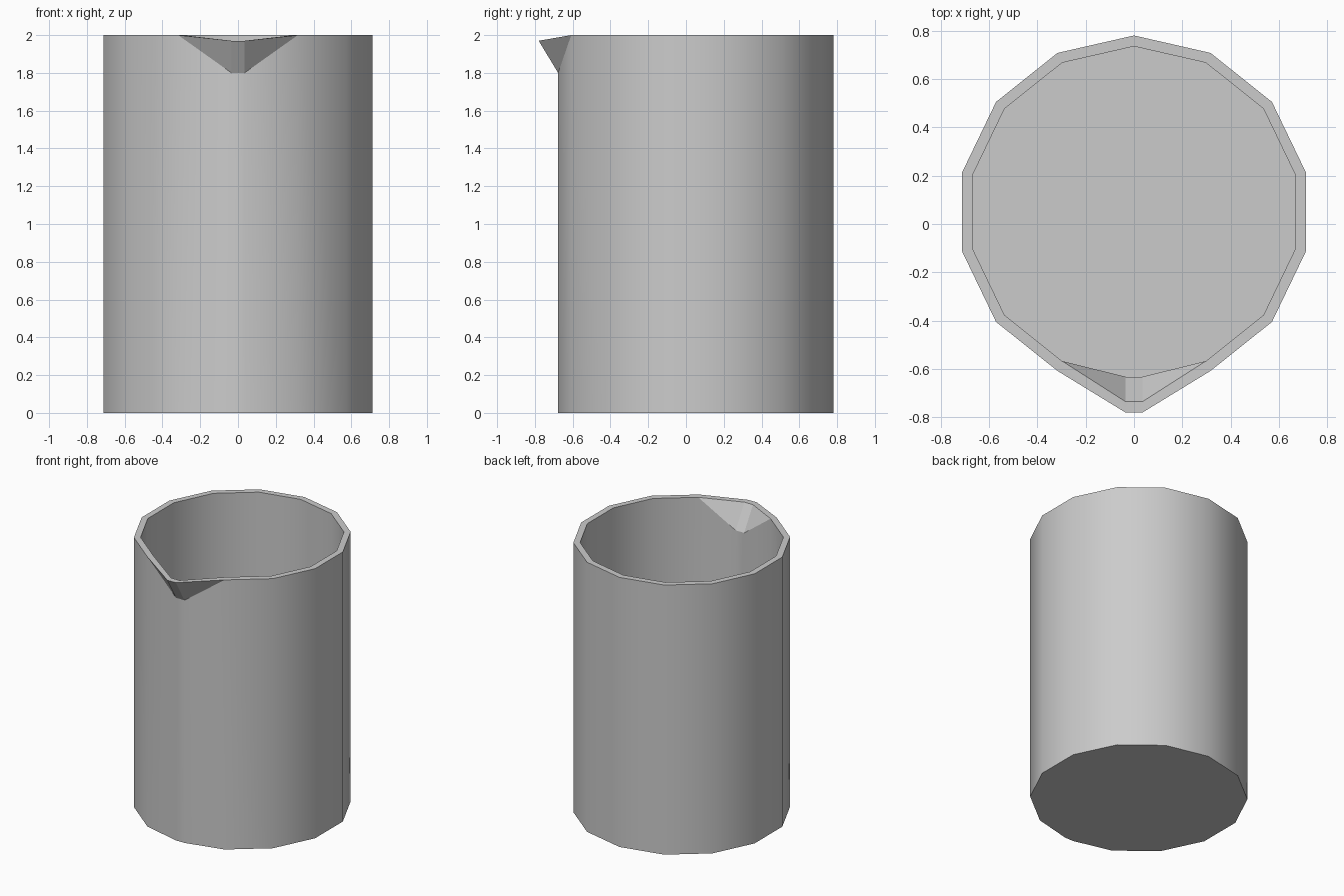
import bpy, bmesh, math

if "Cube" in bpy.data.objects:
    bpy.data.objects.remove(bpy.data.objects["Cube"])

N, CY, TOP = 14, 0.05, 2.0          # sides, ring centre, rim height
LIP_X, LIP_Z, NOTCH_Z = 0.035, 1.97, 1.8
bm = bmesh.new()


def outline(r):
    """14-sided outline whose front corner is split into a narrow flat."""
    pts = []
    for i in range(N):
        a = math.tau * i / N
        x, y = r * math.sin(a), CY + r * math.cos(a)
        if i == N // 2:
            pts += [(LIP_X, y + 0.003), (-LIP_X, y + 0.003)]
        else:
            pts.append((x, y))
    return pts


def shell(r, z0, lip_y, inside):
    """Wall with base and pulled-out pouring lip; returns the rim vertices."""
    pts = outline(r)
    n = len(pts)
    front = (N // 2, N // 2 + 1)
    low = [bm.verts.new((x, y, z0)) for x, y in pts]
    mid = [bm.verts.new((x, y, NOTCH_Z if i in front else TOP))
           for i, (x, y) in enumerate(pts)]
    rim = list(mid)
    for i in front:
        rim[i] = bm.verts.new((pts[i][0], lip_y, LIP_Z))
    faces = [low]
    for i in range(n):
        j = (i + 1) % n
        faces.append([low[i], low[j], mid[j], mid[i]])
    # spout: two side triangles and a narrow front strip
    a, b = front
    faces += [[mid[a - 1], mid[a], rim[a]],
              [mid[a], mid[b], rim[b], rim[a]],
              [mid[b], mid[b + 1], rim[b]]]
    for f in faces:
        face = bm.faces.new(f)
        face.smooth = not inside
    return rim


# outer and inner walls joined by the rim
outer = shell(0.73, 0.0, -0.78, False)
inner = shell(0.685, 0.045, -0.735, True)
for i in range(len(outer)):
    j = (i + 1) % len(outer)
    bm.faces.new((outer[i], outer[j], inner[j], inner[i]))

bmesh.ops.recalc_face_normals(bm, faces=bm.faces)
mesh = bpy.data.meshes.new("pitcher_cup")
bm.to_mesh(mesh)
bm.free()
cup = bpy.data.objects.new("pitcher_cup", mesh)
bpy.context.collection.objects.link(cup)

# smooth wall shading with sharp rim, base and spout creases
bpy.context.view_layer.objects.active = cup
cup.select_set(True)
bpy.ops.object.shade_smooth_by_angle(angle=math.radians(30))
